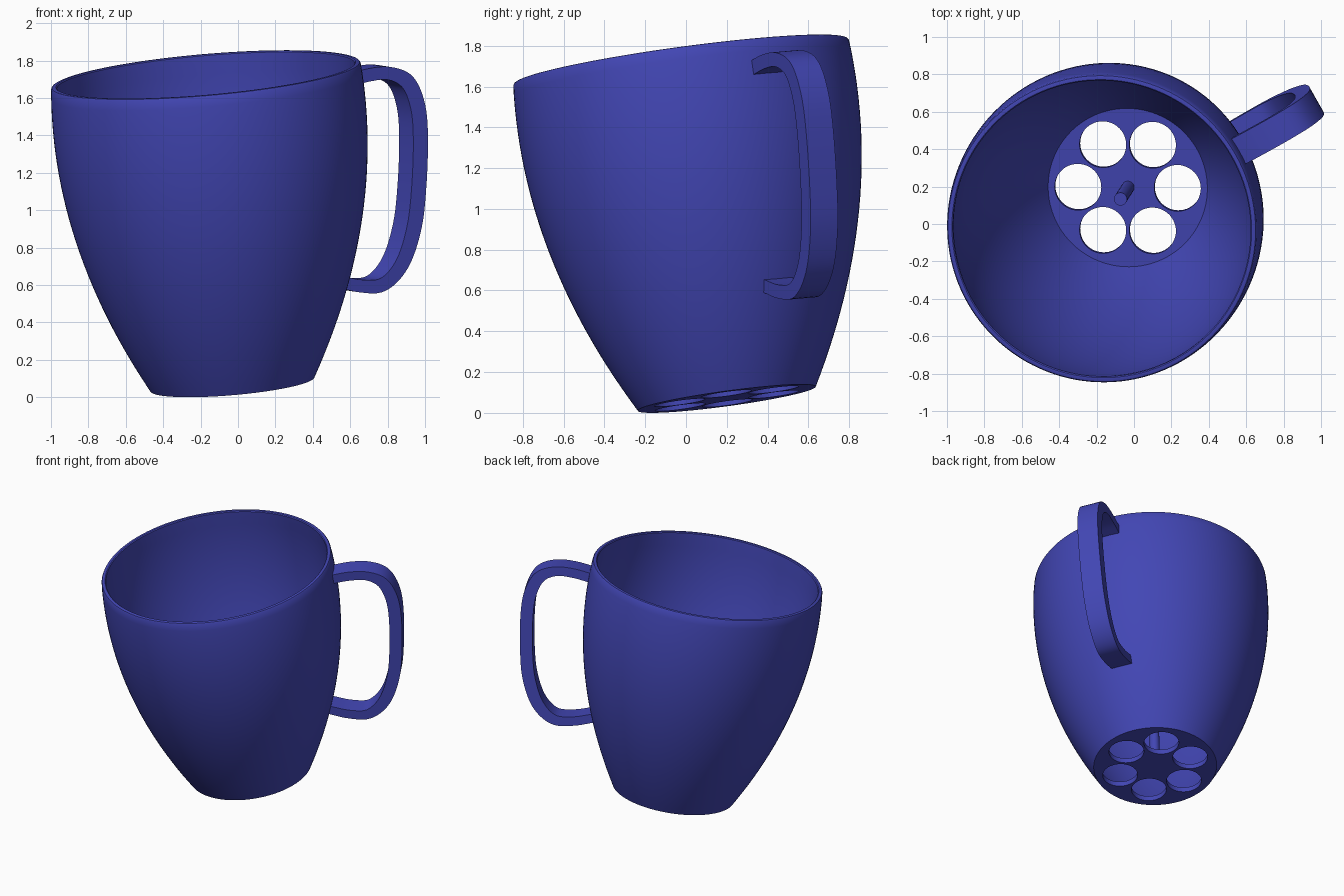
import bpy, bmesh, math
from mathutils import Vector, Matrix

if "Cube" in bpy.data.objects:
    bpy.data.objects.remove(bpy.data.objects["Cube"])

# Tilted mug frame: local x points along the handle, local z along the mug axis
axis = Vector((-0.086, -0.136, 1)).normalized()
az = math.radians(29.5)
u = Vector((math.cos(az), math.sin(az), 0))
u = (u - axis * u.dot(axis)).normalized()
w = axis.cross(u)
FRAME = Matrix.Translation((-0.03, 0.20, 0.07)) @ Matrix((u, w, axis)).transposed().to_4x4()

blue = bpy.data.materials.new("deep_blue")
blue.diffuse_color = (0.055, 0.062, 0.46, 1)
blue.use_nodes = True
blue.node_tree.nodes["Principled BSDF"].inputs["Base Color"].default_value = blue.diffuse_color

H, WALL, FLOOR = 1.676, 0.032, 0.04


def radius(h):
    return 0.84 - 0.4 * (1 - h / 1.45) ** 2


def make(name, bm):
    bmesh.ops.recalc_face_normals(bm, faces=bm.faces)
    me = bpy.data.meshes.new(name)
    bm.to_mesh(me)
    bm.free()
    me.materials.append(blue)
    ob = bpy.data.objects.new(name, me)
    bpy.context.collection.objects.link(ob)
    ob.matrix_world = FRAME
    return ob


def activate(ob):
    bpy.ops.object.select_all(action='DESELECT')
    ob.select_set(True)
    bpy.context.view_layer.objects.active = ob


def smooth(ob):
    activate(ob)
    bpy.ops.object.shade_smooth_by_angle(angle=math.radians(35))


def lathe(name, profile, n=128):
    bm = bmesh.new()
    rings = []
    for r, z in profile:
        if r == 0:
            rings.append([bm.verts.new((0, 0, z))] * n)
        else:
            rings.append([bm.verts.new((r * math.cos(2 * math.pi * i / n),
                                        r * math.sin(2 * math.pi * i / n), z)) for i in range(n)])
    for a, b in zip(rings, rings[1:]):
        for i in range(n):
            j = (i + 1) % n
            quad = list(dict.fromkeys((a[i], a[j], b[j], b[i])))
            bm.faces.new(quad)
    return make(name, bm)


# Cup: outer wall, slightly rounded rim, inner wall, floor
N = 28
outer = [(radius(H * i / N), H * i / N) for i in range(N)]
rt = radius(H)
rim = [(rt, H - 0.01), (rt - 0.005, H - 0.002), (rt - 0.01, H),
       (rt - WALL + 0.006, H), (rt - WALL, H - 0.006)]
inner = [(radius(h) - WALL * 1.08, h) for h in
         (FLOOR + (H - 0.05 - FLOOR) * (1 - i / N) for i in range(N + 1))]
cup = lathe("cup", [(0, 0)] + outer + rim + inner + [(0, FLOOR)])

# Six round drain holes cut through the floor
bm = bmesh.new()
for k in range(6):
    a = math.radians(60 * k) - az
    bmesh.ops.create_cone(bm, cap_ends=True, segments=48, radius1=0.125, radius2=0.125, depth=0.2,
                          matrix=Matrix.Translation((0.267 * math.cos(a), 0.267 * math.sin(a), FLOOR / 2)))
cutter = make("hole_cutter", bm)
cutter.hide_render = True
mod = cup.modifiers.new("holes", 'BOOLEAN')
mod.operation, mod.solver, mod.object = 'DIFFERENCE', 'EXACT', cutter
activate(cup)
bpy.ops.object.modifier_apply(modifier=mod.name)
bpy.data.objects.remove(cutter)
smooth(cup)

# Centre peg standing on the floor
peg = lathe("centre_peg", [(0, FLOOR - 0.01), (0.035, FLOOR - 0.01), (0.035, 0.5), (0, 0.5)], 32)
smooth(peg)

# Handle: flat strap swept along a smooth path (radial, height, thickness)
path = [(0.815, 1.53, .07), (0.95, 1.545, .07), (1.08, 1.535, .07), (1.185, 1.47, .085),
        (1.232, 1.33, .09), (1.23, 1.15, .09), (1.195, 0.90, .09), (1.145, 0.69, .09),
        (1.055, 0.51, .085), (0.93, 0.415, .075), (0.79, 0.425, .068), (0.645, 0.475, .065)]
pts = [Vector(p) for p in path]
pts = [2 * pts[0] - pts[1]] + pts + [2 * pts[-1] - pts[-2]]
fine = []
for p0, p1, p2, p3 in zip(pts, pts[1:], pts[2:], pts[3:]):
    for s in range(6):
        t = s / 6
        fine.append(0.5 * (2 * p1 + (p2 - p0) * t + (2 * p0 - 5 * p1 + 4 * p2 - p3) * t * t
                           + (3 * p1 - p0 - 3 * p2 + p3) * t ** 3))
fine.append(pts[-2])
bm = bmesh.new()
sections = []
for i, p in enumerate(fine):
    d = fine[min(i + 1, len(fine) - 1)] - fine[max(i - 1, 0)]
    n = Vector((-d.y, d.x)).normalized() * p.z / 2
    sections.append([bm.verts.new((p.x + s * n.x, y, p.y + s * n.y))
                     for s, y in ((1, -.077), (1, .077), (-1, .077), (-1, -.077))])
for a, b in zip(sections, sections[1:]):
    for k in range(4):
        bm.faces.new((a[k], a[(k + 1) % 4], b[(k + 1) % 4], b[k]))
bm.faces.new(sections[0])
bm.faces.new(sections[-1])
smooth(make("handle", bm))
